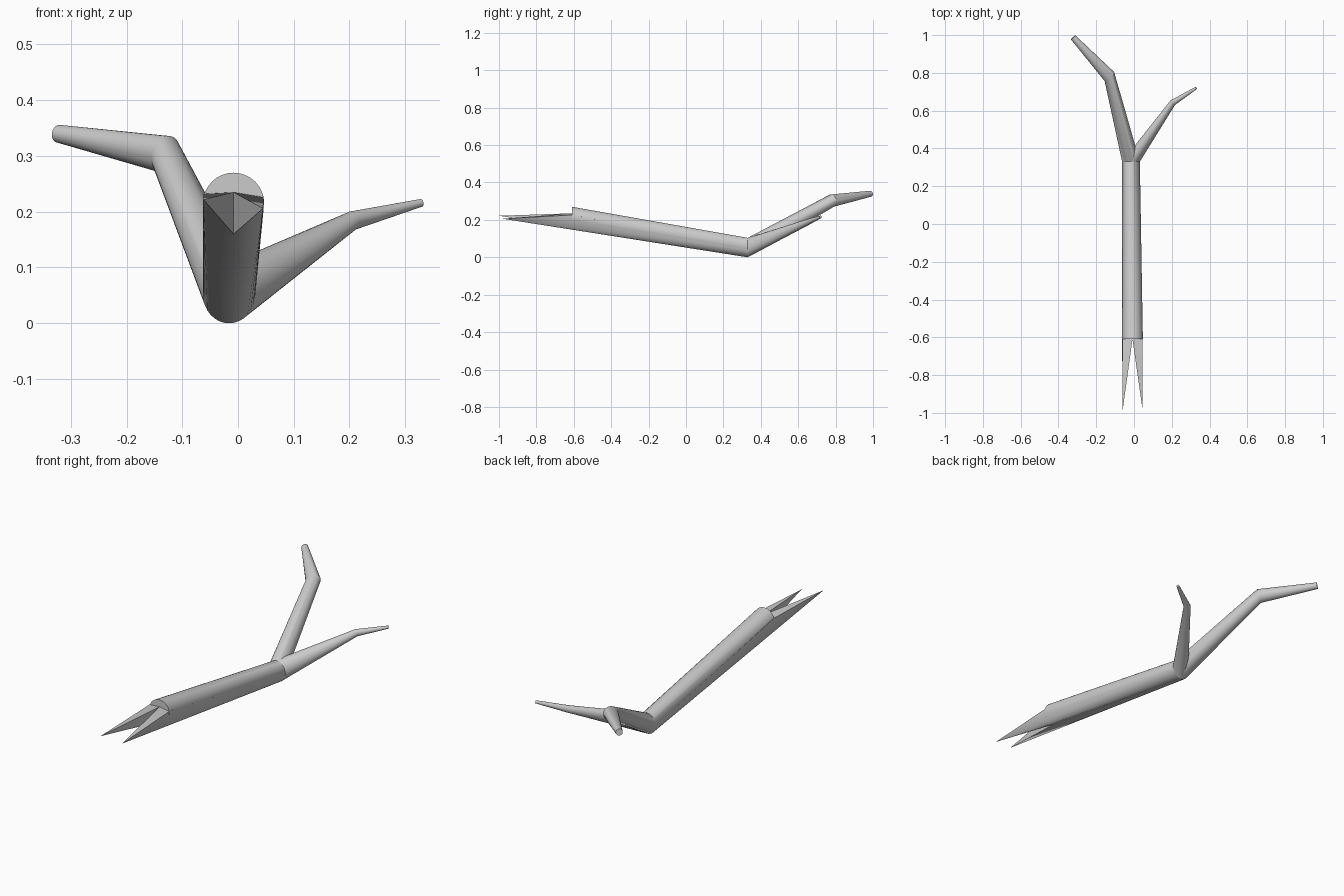
import bpy, bmesh, math
from mathutils import Vector

if "Cube" in bpy.data.objects:
    bpy.data.objects.remove(bpy.data.objects["Cube"])

N = 32


def ring(center, normal, rx, rz):
    """Closed ellipse of points across the given direction."""
    n = Vector(normal).normalized()
    side = n.cross(Vector((0, 0, 1))).normalized()
    up = side.cross(n)
    return [Vector(center) + side * rx * math.cos(2 * math.pi * i / N)
            + up * rz * math.sin(2 * math.pi * i / N) for i in range(N)]


def finish(name, bm):
    bmesh.ops.recalc_face_normals(bm, faces=bm.faces)
    me = bpy.data.meshes.new(name)
    bm.to_mesh(me)
    bm.free()
    ob = bpy.data.objects.new(name, me)
    bpy.context.collection.objects.link(ob)
    bpy.ops.object.select_all(action='DESELECT')
    ob.select_set(True)
    bpy.context.view_layer.objects.active = ob
    bpy.ops.object.shade_smooth_by_angle(angle=math.radians(30))
    return ob


def tube(name, rings):
    bm = bmesh.new()
    loops = [[bm.verts.new(p) for p in ring(*r)] for r in rings]
    for a, b in zip(loops, loops[1:]):
        for i in range(N):
            j = (i + 1) % N
            bm.faces.new((a[i], a[j], b[j], b[i]))
    bm.faces.new(loops[0])
    bm.faces.new(loops[-1])
    return finish(name, bm)


FORK = ((-0.016, 0.33, 0.052), (0, 1, 0), 0.047, 0.052)

# Main limb: thick trunk bending into the larger left branch
tube("trunk_and_left_branch", [
    ((-0.008, -0.61, 0.215), (0, 1, 0), 0.055, 0.055),
    FORK,
    ((-0.130, 0.78, 0.303), (-0.7, 0.7, 0.25), 0.035, 0.034),
    ((-0.322, 0.988, 0.340), (-0.67, 0.73, 0.13), 0.016, 0.016),
])

# Thinner right branch from the same fork
tube("right_branch", [
    FORK,
    ((0.205, 0.642, 0.184), (0.7, 0.68, 0.25), 0.017, 0.017),
    ((0.329, 0.720, 0.216), (0.83, 0.53, 0.2), 0.007, 0.007),
])

# Split end: two long splinters whose walls run back under the trunk
bm = bmesh.new()
core = bm.verts.new((-0.008, -0.61, 0.235))
base = bm.verts.new((-0.008, -0.61, 0.16))
far = [bm.verts.new(p) for p in ring(*FORK)]
half = N // 2
low = N * 3 // 4
for tip_co, rim_co, arc in (
        ((-0.062, -1.0, 0.222), (-0.062, -0.61, 0.232), range(half, low + 1)),
        ((0.045, -0.98, 0.206), (0.046, -0.61, 0.226), range(N, low - 1, -1))):
    tip, rim = bm.verts.new(tip_co), bm.verts.new(rim_co)
    edge = [far[i % N] for i in arc]
    bm.faces.new((core, tip, base))
    bm.faces.new((core, rim, tip))
    bm.faces.new((tip, rim, edge[0]))
    for a, b in zip(edge, edge[1:]):
        bm.faces.new((tip, a, b))
    bm.faces.new((tip, edge[-1], base))
    bm.faces.new((rim, core, edge[0]))
used = [v for v in bm.verts if not v.link_faces]
bmesh.ops.delete(bm, geom=used, context='VERTS')
finish("split_end_splinters", bm)
